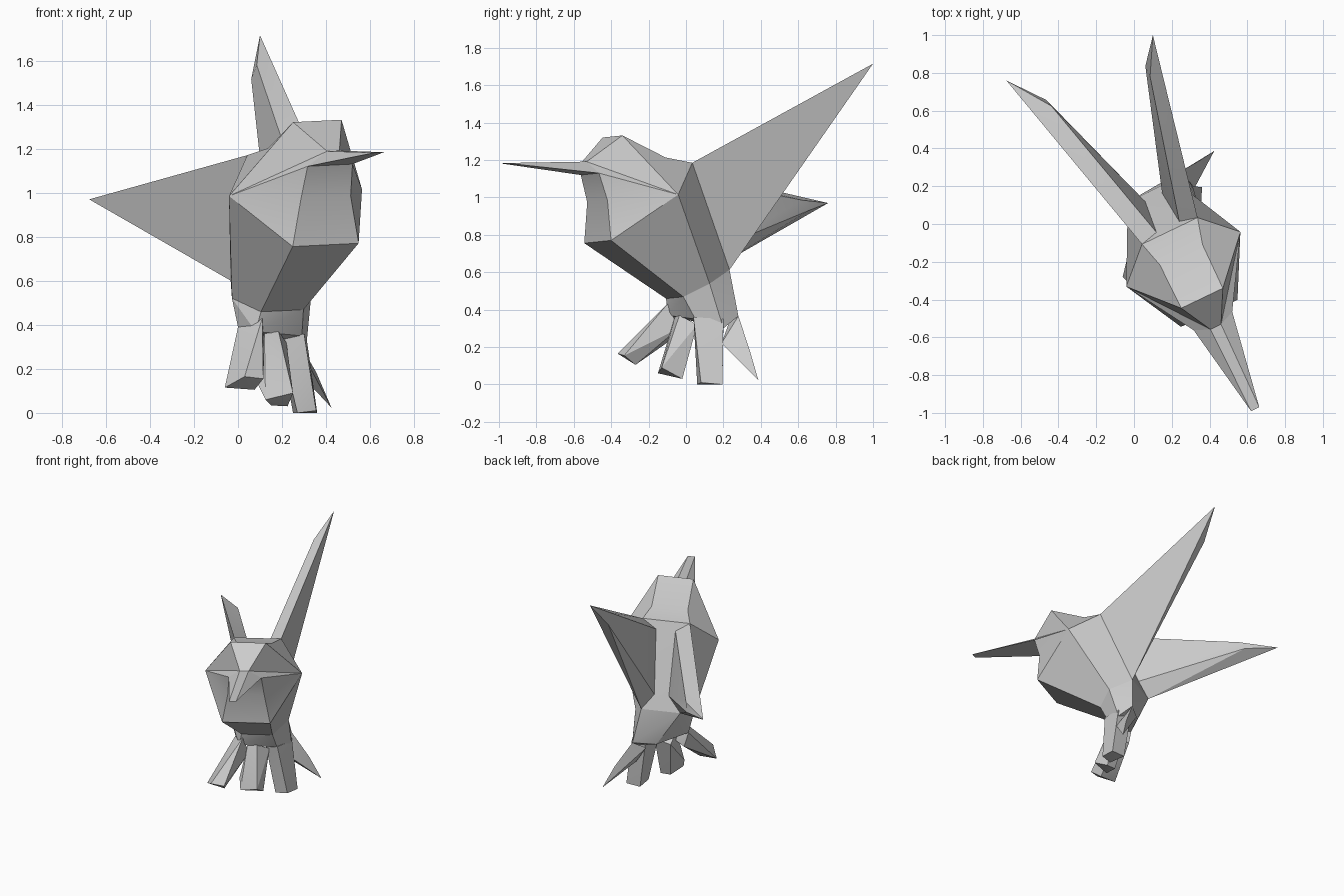
import bpy, bmesh, math
from mathutils import Vector

cube = bpy.data.objects.get("Cube")
if cube:
    bpy.data.objects.remove(cube, do_unlink=True)

grey = bpy.data.materials.new("plain grey")
grey.use_nodes = True
grey.diffuse_color = (0.6, 0.6, 0.6, 1)
grey.node_tree.nodes["Principled BSDF"].inputs["Base Color"].default_value = (0.6, 0.6, 0.6, 1)

# Bird axes: turned about z, with a slight roll
turn = math.radians(25.6)
left = Vector((math.cos(turn), math.sin(turn), 0.045))
forward = Vector((math.sin(turn), -math.cos(turn), 0))

# Half profile of the bird: half width, distance forward, height
profile = {
    "crown": (.122, .51, 1.326), "nape": (.125, .255, 1.208),
    "shoulder": (.163, .115, 1.178), "inner_top": (.067, .091, 1.12),
    "inner_low": (.05, -.083, .71), "rump": (.135, -.119, .607),
    "cheek": (.335, .281, 1.0), "flank": (.2, .03, .53),
    "brow": (.031, .678, 1.19), "jaw": (.113, .644, 1.125),
    "throat": (.125, .6, .98), "breast": (.166, .598, .763),
    "belly": (.107, .141, .464), "beak_tip": (.024, 1.161, 1.183),
}


def at(name, side):
    half, ahead, height = profile[name]
    p = left * (side * half) + forward * ahead + left.xy.to_3d() * .155
    return p + Vector((0, 0, height))


def both(*names):
    return [at(n, s) for n in names for s in (-1, 1)]


def finish(name, bm):
    bmesh.ops.recalc_face_normals(bm, faces=bm.faces)
    mesh = bpy.data.meshes.new(name)
    bm.to_mesh(mesh)
    bm.free()
    mesh.materials.append(grey)
    obj = bpy.data.objects.new(name, mesh)
    bpy.context.collection.objects.link(obj)
    bpy.ops.object.select_all(action="DESELECT")
    obj.select_set(True)
    bpy.context.view_layer.objects.active = obj
    bpy.ops.object.shade_smooth_by_angle(angle=math.radians(25))


def hull(name, points):
    bm = bmesh.new()
    for p in points:
        bm.verts.new(p)
    res = bmesh.ops.convex_hull(bm, input=bm.verts[:])
    loose = [v for v in bm.verts if not v.link_faces]
    bmesh.ops.delete(bm, geom=loose, context="VERTS")
    bmesh.ops.dissolve_limit(bm, angle_limit=.02, verts=bm.verts[:], edges=bm.edges[:])
    finish(name, bm)


# Head and torso: mirrored side faces plus strips across the middle
bm = bmesh.new()
verts = {(n, s): bm.verts.new(at(n, s)) for n in profile if n != "beak_tip" for s in (-1, 1)}
sides = ["cheek crown nape shoulder", "cheek brow crown", "cheek jaw brow",
         "cheek throat jaw", "cheek breast throat", "cheek flank belly breast",
         "cheek shoulder rump flank", "shoulder inner_top inner_low rump",
         "flank rump belly"]
for face in sides:
    for s in (-1, 1):
        bm.faces.new([verts[n, s] for n in face.split()])
loop = "brow crown nape shoulder inner_top inner_low rump belly breast throat jaw".split()
for a, b in zip(loop, loop[1:] + loop[:1]):
    bm.faces.new([verts[a, -1], verts[a, 1], verts[b, 1], verts[b, -1]])
finish("body", bm)

# Beak
hull("beak", both("brow", "jaw", "beak_tip"))

# Wings: shared roots, each with its own swept tip
tips = {
    "left_wing": (1, [(.10, 1.0, 1.715), (.085, .78, 1.58), (.06, .836, 1.516)]),
    "right_wing": (-1, [(-.676, .76, .97), (-.437, .624, .985), (-.463, .656, .93)]),
}
for name, (side, points) in tips.items():
    roots = [at(n, side) for n in ("shoulder", "inner_top", "inner_low", "rump")]
    hull(name, roots + points)

# Lower trunk joining the torso to the feet
hull("trunk", both("belly", "flank", "rump") + [
    (0, -.03, .39), (.08, -.1, .37), (.184, -.03, .37), (.29, .05, .35),
    (.31, .2, .3), (.25, .28, .366), (.12, .18, .35)])

# Splayed toes
hull("right_toe", [
    (0, -.03, .39), (.11, -.1, .43), (.075, -.13, .35), (.03, -.02, .28), (.12, -.04, .3),
    (.03, -.365, .165), (.115, -.33, .155), (-.06, -.28, .115), (.075, -.27, .105)])
hull("middle_toe", [
    (.12, -.06, .36), (.184, -.035, .37), (.22, .06, .32), (.1, .04, .3),
    (.09, -.11, .13), (.125, -.15, .06), (.25, -.13, .09), (.225, -.02, .03), (.15, -.03, .034)])
hull("left_toe", [
    (.3, .04, .36), (.31, .2, .35), (.2, .2, .33), (.19, .06, .33), (.32, .16, .22),
    (.27, .06, 0), (.355, .08, .01), (.36, .195, 0), (.25, .19, 0)])
hull("back_toe", [
    (.25, .28, .366), (.32, .19, .22), (.26, .22, .2), (.17, .23, .33),
    (.355, .34, .185), (.425, .387, .023)])
